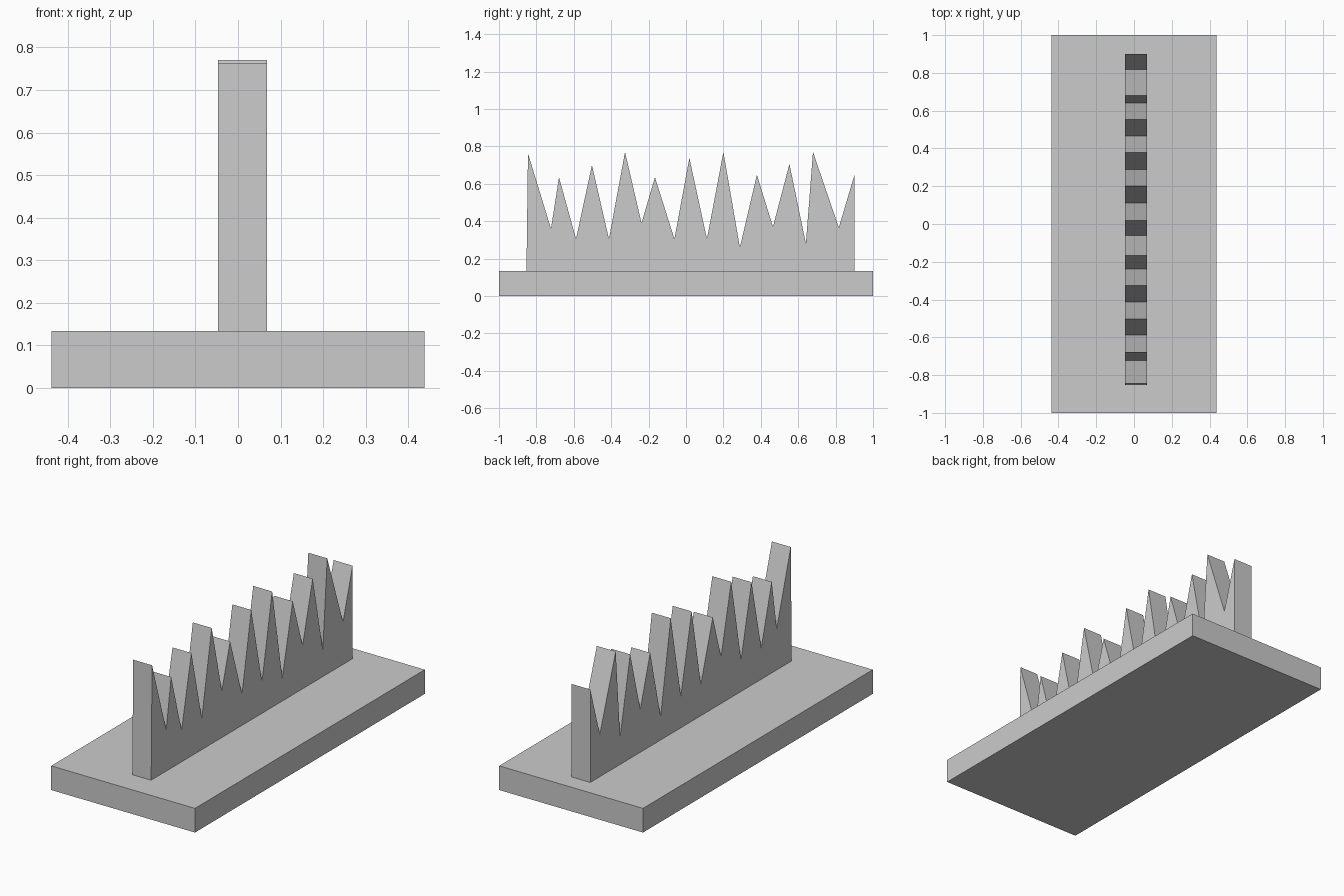
import bpy, bmesh

if "Cube" in bpy.data.objects:
    bpy.data.objects.remove(bpy.data.objects["Cube"])

BASE_TOP = 0.133


def extruded_profile(name, profile, x0, x1):
    """Extrude a closed (y, z) profile along x."""
    bm = bmesh.new()
    face = bm.faces.new([bm.verts.new((x0, y, z)) for y, z in profile])
    out = bmesh.ops.extrude_face_region(bm, geom=[face])
    moved = [v for v in out["geom"] if isinstance(v, bmesh.types.BMVert)]
    bmesh.ops.translate(bm, verts=moved, vec=(x1 - x0, 0, 0))
    bmesh.ops.recalc_face_normals(bm, faces=bm.faces)
    mesh = bpy.data.meshes.new(name)
    bm.to_mesh(mesh)
    bm.free()
    obj = bpy.data.objects.new(name, mesh)
    bpy.context.collection.objects.link(obj)
    return obj


# Base slab
extruded_profile("base_slab", [(-1, 0), (1, 0), (1, BASE_TOP), (-1, BASE_TOP)],
                 -0.438, 0.438)

# Jagged blade: alternating peaks and valleys from front to back
teeth = [
    (-0.845, 0.763), (-0.722, 0.36), (-0.679, 0.635), (-0.588, 0.305),
    (-0.503, 0.70), (-0.412, 0.305), (-0.326, 0.77), (-0.238, 0.39),
    (-0.166, 0.635), (-0.062, 0.305), (0.018, 0.738), (0.112, 0.305),
    (0.20, 0.77), (0.288, 0.26), (0.379, 0.648), (0.465, 0.37),
    (0.553, 0.706), (0.641, 0.28), (0.679, 0.77), (0.817, 0.366),
    (0.90, 0.645),
]
extruded_profile("jagged_blade",
                 [(-0.853, BASE_TOP)] + teeth + [(0.90, BASE_TOP)],
                 -0.047, 0.068)
